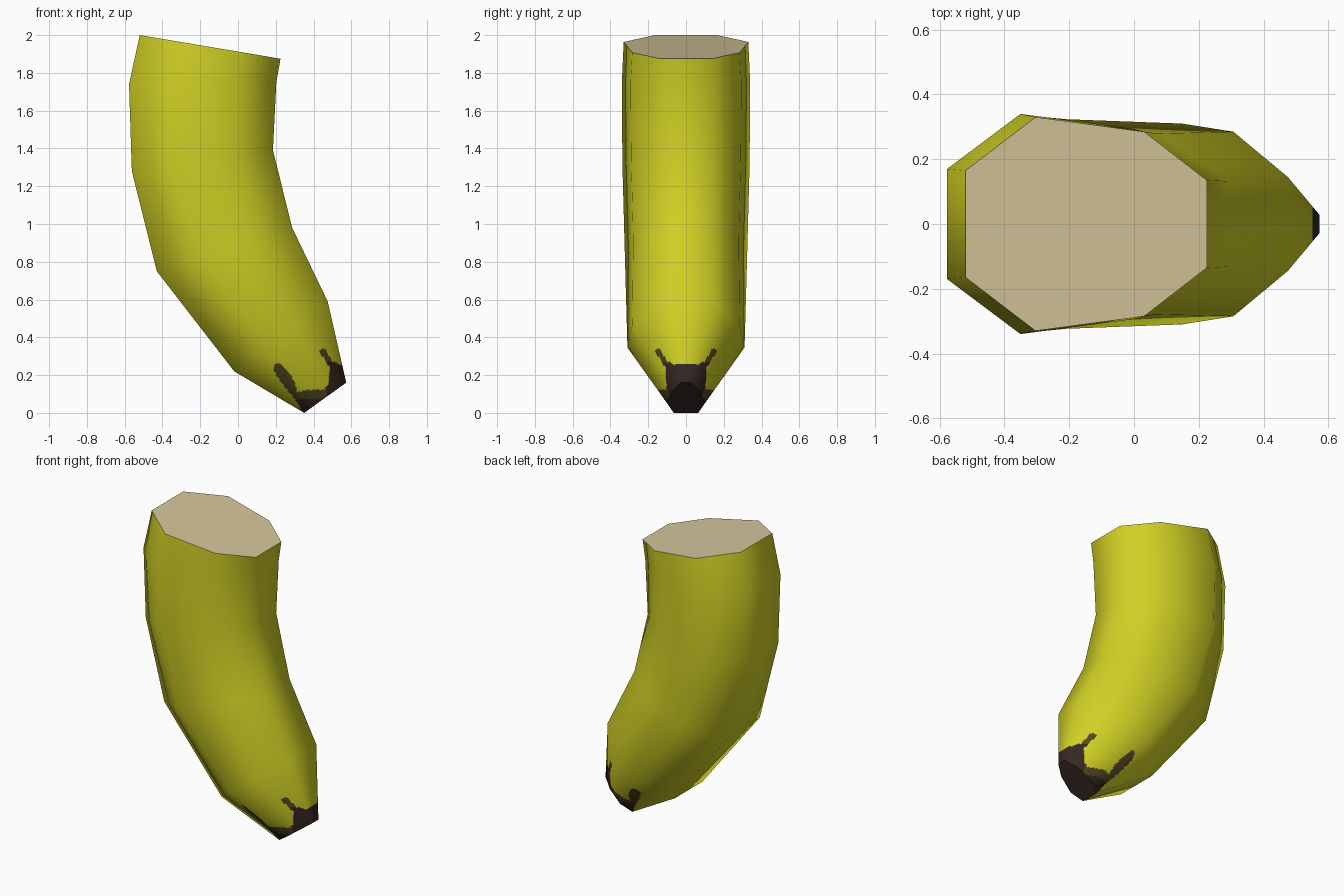
import bpy
from mathutils import Vector

if "Cube" in bpy.data.objects:
    bpy.data.objects.remove(bpy.data.objects["Cube"])

# Colours
def material(name, rgb):
    m = bpy.data.materials.new(name)
    m.diffuse_color = (*rgb, 1)
    m.use_nodes = True
    m.node_tree.nodes["Principled BSDF"].inputs["Base Color"].default_value = m.diffuse_color
    return m

yellow = material("yellow_green_peel", (0.63, 0.63, 0.018))
dark = material("dark_brown_tip", (0.036, 0.021, 0.016))
olive = material("olive_brown_streak", (0.085, 0.062, 0.016))
cream = material("cream_flesh", (0.66, 0.56, 0.33))

# Eight-sided sections: left edge (x, z), right edge (x, z), positions across, half widths
T = (0, 0.29, 0.74, 1)
W = (0.165, 0.33, 0.285, 0.135)
def wide(s):
    return [w * s for w in W]
SECTIONS = [
    ((-0.52, 2.0), (0.225, 1.875), T, W),
    ((-0.577, 1.74), (0.203, 1.75), T, wide(1.03)),
    ((-0.562, 1.28), (0.185, 1.39), T, wide(1.02)),
    ((-0.43, 0.75), (0.287, 0.98), (0, 0.31, 0.70, 1), wide(0.98)),
    ((-0.02, 0.22), (0.475, 0.59), (0, 0.34, 0.66, 1), (0.145, 0.31, 0.285, 0.145)),
    ((0.35, 0.0), (0.573, 0.16), (0, 0.30, 0.72, 1), (0.065, 0.098, 0.075, 0.028)),
]

def section(left, right, ts, ws):
    half = []
    for t, w in zip(ts, ws):
        x = left[0] + (right[0] - left[0]) * t
        z = left[1] + (right[1] - left[1]) * t
        half.append(Vector((x, -w, z)))
    return half + [Vector((p.x, -p.y, p.z)) for p in reversed(half)]

rings = [section(*s) for s in SECTIONS]

def loft(name, rows):
    n = len(rows[0])
    faces = [(i*n + j, (i+1)*n + j, (i+1)*n + (j+1) % n, i*n + (j+1) % n)
             for i in range(len(rows) - 1) for j in range(n)]
    me = bpy.data.meshes.new(name)
    me.from_pydata([p for r in rows for p in r], [], faces)
    me.update()
    return me

def add(me, *mats):
    ob = bpy.data.objects.new(me.name, me)
    bpy.context.collection.objects.link(ob)
    for m in mats:
        me.materials.append(m)
    return ob

# Smooth normals of the plain low-poly body
coarse = loft("coarse_body", rings)
flat = [v.normal.copy() for v in coarse.vertices]
normals = [flat[i*8:i*8 + 8] for i in range(len(rings))]
bpy.data.meshes.remove(coarse)

# Split the body finely near the tip so the brown marks can be cut in
AROUND, ALONG = 16, 44
def refine(data):
    fine = []
    for r in data:
        fine.append([r[j].lerp(r[(j + 1) % 8], k / AROUND)
                     for j in range(8) for k in range(AROUND)])
    a, b = fine[-2], fine[-1]
    return fine[:-1] + [[p.lerp(q, k / ALONG) for p, q in zip(a, b)]
                        for k in range(1, ALONG + 1)]

peel = loft("peel", refine(rings))
add(peel, yellow, dark, olive)

# Outline of the brown tip with its two streaks, seen from the side (x, z)
MARK = [(0.34, 0.01), (0.31, 0.06), (0.26, 0.12), (0.22, 0.175), (0.185, 0.23),
        (0.20, 0.265), (0.235, 0.255), (0.28, 0.2), (0.305, 0.15), (0.31, 0.105),
        (0.345, 0.12), (0.455, 0.125), (0.48, 0.15), (0.485, 0.24), (0.46, 0.28),
        (0.43, 0.325), (0.45, 0.345), (0.468, 0.33), (0.495, 0.275), (0.545, 0.255),
        (0.6, 0.26), (0.62, 0.1), (0.35, -0.05)]

def inside(x, z):
    hit = False
    for (x1, z1), (x2, z2) in zip(MARK, MARK[1:] + MARK[:1]):
        if (z1 > z) != (z2 > z) and x < x1 + (z - z1) * (x2 - x1) / (z2 - z1):
            hit = not hit
    return hit

for f in peel.polygons:
    f.use_smooth = True
    c = f.center
    if inside(c.x, c.z):
        core = c.z < 0.27 if c.x > 0.47 else c.z < 0.075
        f.material_index = 1 if core else 2
peel.normals_split_custom_set_from_vertices(
    [n.normalized() for r in refine(normals) for n in r])

# Flat cut face on top and blunt tip below
def cap(name, ring, mat):
    me = bpy.data.meshes.new(name)
    me.from_pydata(ring, [], [tuple(range(8))])
    me.update()
    add(me, mat)

cap("cut_face", rings[0], cream)
cap("tip_end", rings[-1][::-1], dark)
